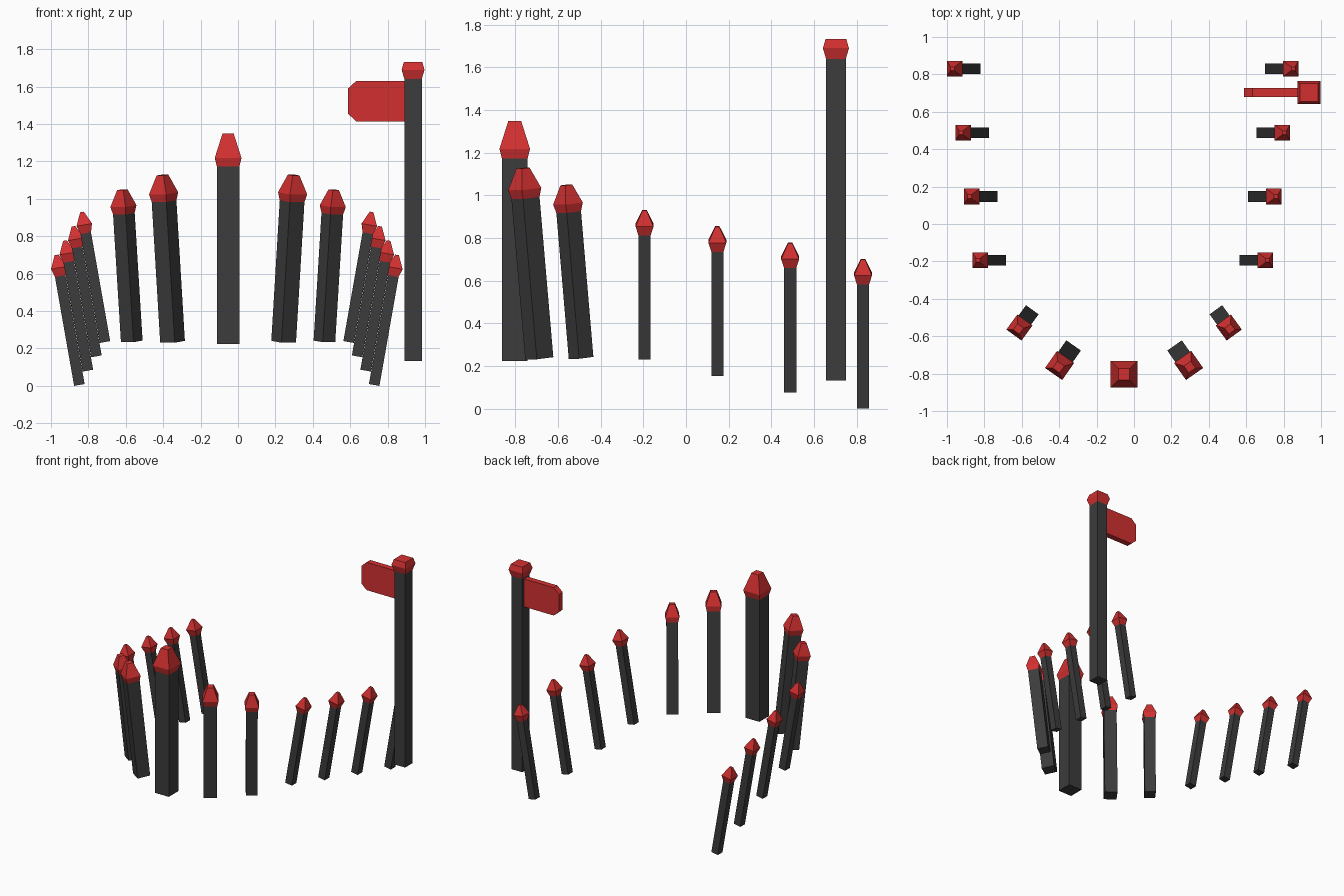
import bpy, bmesh
from math import radians
from mathutils import Matrix

if "Cube" in bpy.data.objects:
    bpy.data.objects.remove(bpy.data.objects["Cube"])


def material(name, rgb):
    m = bpy.data.materials.new(name)
    m.diffuse_color = (*rgb, 1)
    m.use_nodes = True
    m.node_tree.nodes["Principled BSDF"].inputs["Base Color"].default_value = m.diffuse_color
    return m


DARK = material("dark_post", (0.045, 0.045, 0.045))
RED = material("red_cap", (0.65, 0.03, 0.03))


def loft(name, rings, mat, matrix):
    """Closed solid skinned through rings of equal point count."""
    bm = bmesh.new()
    loops = [[bm.verts.new(p) for p in ring] for ring in rings]
    n = len(loops[0])
    for a, b in zip(loops, loops[1:]):
        for i in range(n):
            j = (i + 1) % n
            bm.faces.new((a[i], a[j], b[j], b[i]))
    bm.faces.new(loops[0][::-1])
    bm.faces.new(loops[-1])
    bmesh.ops.recalc_face_normals(bm, faces=bm.faces)
    me = bpy.data.meshes.new(name)
    bm.to_mesh(me)
    bm.free()
    me.materials.append(mat)
    ob = bpy.data.objects.new(name, me)
    ob.matrix_world = matrix
    bpy.context.collection.objects.link(ob)
    return ob


def square(w, z):
    h = w / 2
    return [(-h, -h, z), (h, -h, z), (h, h, z), (-h, h, z)]


def post(name, base, length, width, cap, yaw=0, tilt=0):
    """Square post with a flared cap; cap = (wide, tip, height, skirt)."""
    wide, tip, height, skirt = cap
    m = (Matrix.Translation(base) @ Matrix.Rotation(radians(yaw), 4, 'Z')
         @ Matrix.Rotation(radians(tilt), 4, 'X'))
    z = length - height
    loft(name, [square(width, 0), square(width, z)], DARK, m)
    loft(name + "_cap", [square(width, z), square(wide, z + skirt),
                         square(tip, length)], RED, m)


# Big centre post
post("centre_post", (-0.053, -0.803, 0.223), 1.126, 0.12,
     (0.143, 0.06, 0.177, 0.046))

for side, s in (("left", -1), ("right", 1)):
    # Front posts, leaning outward diagonally
    post(f"{side}_inner_post", (-0.053 + s * 0.297, -0.688, 0.236), 0.896,
         0.095, (0.112, 0.045, 0.14, 0.042), s * 35, 6)
    post(f"{side}_outer_post", (-0.053 + s * 0.515, -0.492, 0.238), 0.815,
         0.083, (0.10, 0.04, 0.128, 0.04), s * 36, 6)
    # Rows of thin side posts, stepping down toward the back
    for i in range(4):
        post(f"{side}_side_post_{i + 1}",
             (-0.06 + s * (0.788 - 0.0455 * i), 0.83 - 0.3415 * i,
              0.005 + 0.0765 * i),
             0.706, 0.057, (0.084, 0.02, 0.115, 0.045), s * 90, 10)

# Tall sign post with blunt cap
post("sign_post", (0.936, 0.703, 0.132), 1.6, 0.093, (0.122, 0.098, 0.092, 0.05))

# Sign board with clipped outer corners
outline = [(0.89, 1.414), (0.89, 1.631), (0.633, 1.631), (0.588, 1.59),
           (0.588, 1.455), (0.633, 1.414)]
loft("sign_board", [[(x, y, z) for x, z in outline] for y in (0.68, 0.726)],
     RED, Matrix.Identity(4))
